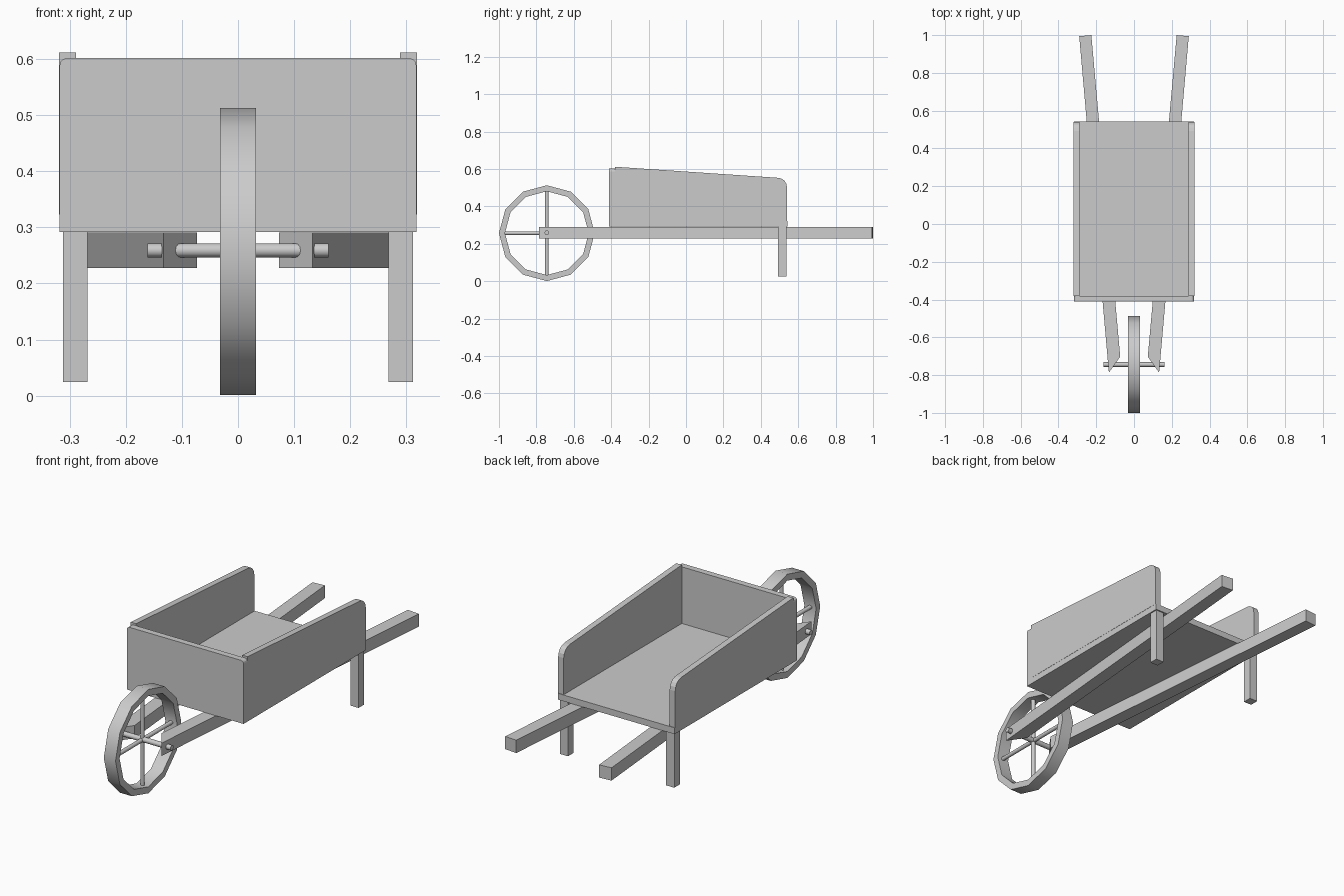
import bpy, bmesh, math
from mathutils import Vector

if "Cube" in bpy.data.objects:
    bpy.data.objects.remove(bpy.data.objects["Cube"])

WHEEL = Vector((0, -0.744, 0.257))


def finish(name, bm, smooth=False):
    bmesh.ops.recalc_face_normals(bm, faces=bm.faces)
    me = bpy.data.meshes.new(name)
    bm.to_mesh(me)
    bm.free()
    ob = bpy.data.objects.new(name, me)
    bpy.context.collection.objects.link(ob)
    if smooth:
        bpy.ops.object.select_all(action='DESELECT')
        bpy.context.view_layer.objects.active = ob
        ob.select_set(True)
        bpy.ops.object.shade_smooth_by_angle(angle=math.radians(40))
    return ob


def prism(name, pts, offset):
    """Closed outline extruded along offset."""
    bm = bmesh.new()
    face = bm.faces.new([bm.verts.new(p) for p in pts])
    ext = bmesh.ops.extrude_face_region(bm, geom=[face], use_keep_orig=True)
    verts = [g for g in ext['geom'] if isinstance(g, bmesh.types.BMVert)]
    bmesh.ops.translate(bm, verts=verts, vec=offset)
    return finish(name, bm)


def box(name, x0, x1, y0, y1, z0, z1):
    return prism(name, [(x0, y0, z0), (x1, y0, z0), (x1, y1, z0), (x0, y1, z0)],
                 (0, 0, z1 - z0))


def rod(name, a, b, r, sides=12):
    a, b = Vector(a), Vector(b)
    bm = bmesh.new()
    bmesh.ops.create_cone(bm, cap_ends=True, segments=sides, radius1=r,
                          radius2=r, depth=(b - a).length)
    ob = finish(name, bm, True)
    ob.location = (a + b) / 2
    ob.rotation_mode = 'QUATERNION'
    ob.rotation_quaternion = (b - a).to_track_quat('Z', 'Y')
    return ob


def arc(cx, cy, r, a0, a1, n):
    return [(cx + r * math.cos(math.radians(a0 + (a1 - a0) * i / n)),
             cy + r * math.sin(math.radians(a0 + (a1 - a0) * i / n)))
            for i in range(n + 1)]


# tray floor
box("tray_floor", -0.318, 0.318, -0.411, 0.543, 0.292, 0.323)

# tray front board with slightly rounded upper corners
outline = ([(-0.318, 0.323), (0.318, 0.323)] + arc(0.304, 0.588, 0.014, 0, 90, 3)
           + arc(-0.304, 0.588, 0.014, 90, 180, 3))
prism("tray_front", [(x, -0.411, z) for x, z in outline], (0, 0.031, 0))

# tray side boards: sloping top, rounded rear corner
side = [(-0.38, 0.323), (0.54, 0.323)] + arc(0.49, 0.503, 0.05, 0, 86, 4) + [(-0.38, 0.612)]

# handles: slanted beams mitred at the wheel end
handle = [(0.133, -0.787), (0.29, 0.994), (0.226, 1.0), (0.073, -0.702)]

for s, tag in ((1, "right"), (-1, "left")):
    prism("tray_side_" + tag, [(s * 0.289, y, z) for y, z in side], (s * 0.03, 0, 0))
    prism("handle_" + tag, [(s * x, y, 0.228) for x, y in handle], (0, 0, 0.063))
    x0, x1 = sorted((s * 0.268, s * 0.312))
    box("leg_" + tag, x0, x1, 0.493, 0.537, 0.024, 0.293)

# wheel rim: square section ring with twelve sides
bm = bmesh.new()
rings = []
for i in range(12):
    a = math.radians(30 * i)
    rings.append([bm.verts.new((x, WHEEL.y + r * math.cos(a), WHEEL.z + r * math.sin(a)))
                  for x, r in ((-0.032, 0.256), (0.032, 0.256), (0.032, 0.224), (-0.032, 0.224))])
for i in range(12):
    p, q = rings[i], rings[(i + 1) % 12]
    for k in range(4):
        bm.faces.new((p[k], p[(k + 1) % 4], q[(k + 1) % 4], q[k]))
finish("wheel_rim", bm, True)

# spokes and axle
rod("spoke_vertical", WHEEL - Vector((0, 0, 0.23)), WHEEL + Vector((0, 0, 0.23)), 0.01)
rod("spoke_horizontal", WHEEL - Vector((0, 0.23, 0)), WHEEL + Vector((0, 0.23, 0)), 0.01)
rod("axle", (-0.161, WHEEL.y, 0.259), (0.161, WHEEL.y, 0.259), 0.0125)
